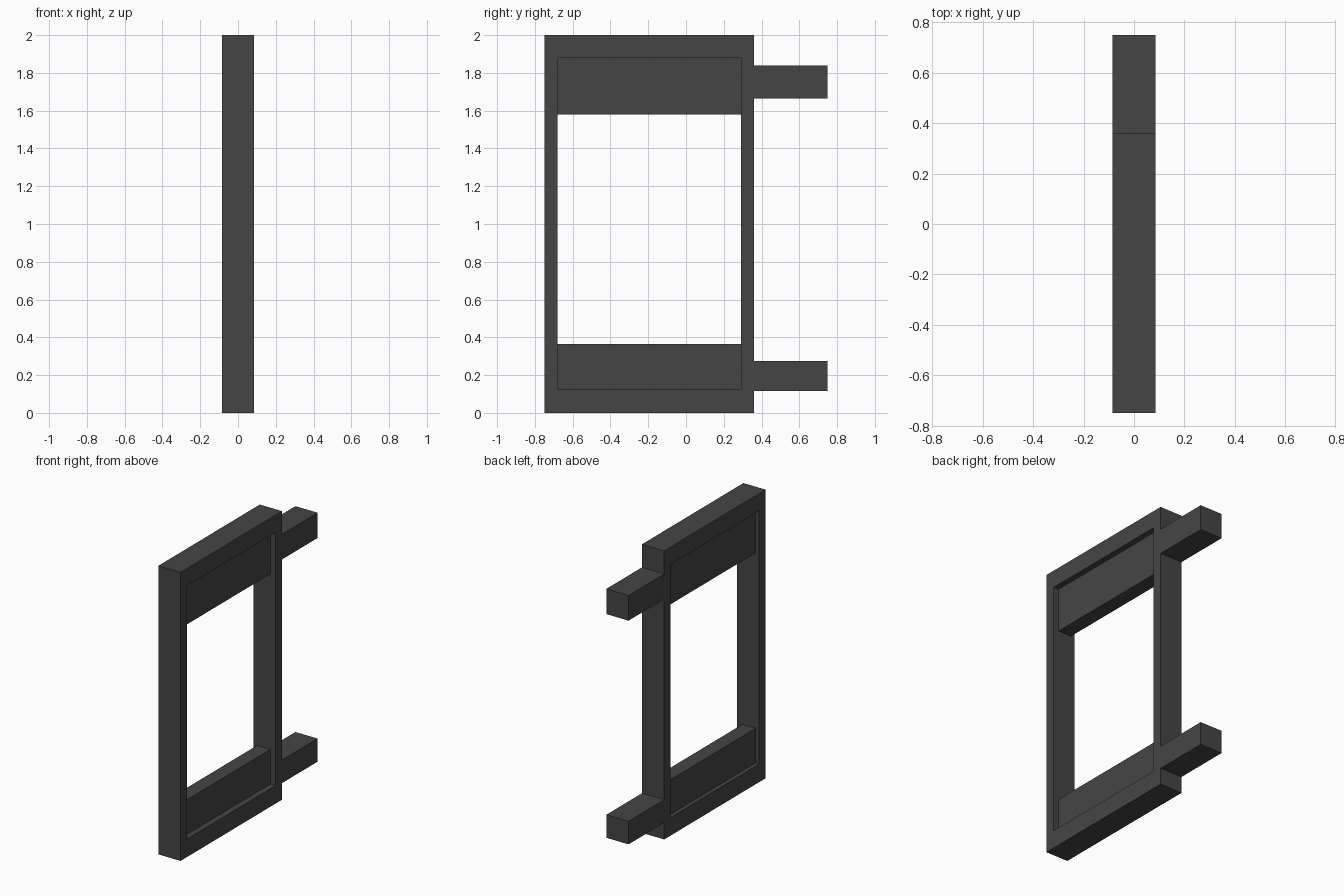
import bpy, bmesh

if "Cube" in bpy.data.objects:
    bpy.data.objects.remove(bpy.data.objects["Cube"])

HALF = 0.085                      # half thickness of frame and arms
OUTER = (-0.75, 0.36, 0.0, 2.0)   # y0, y1, z0, z1
INNER = (-0.68, 0.29, 0.125, 1.88)

mat = bpy.data.materials.new("dark_grey")
mat.diffuse_color = (0.06, 0.06, 0.06, 1)
mat.use_nodes = True
mat.node_tree.nodes["Principled BSDF"].inputs["Base Color"].default_value = mat.diffuse_color


def add_object(name, bm):
    bmesh.ops.recalc_face_normals(bm, faces=bm.faces)
    mesh = bpy.data.meshes.new(name)
    bm.to_mesh(mesh)
    bm.free()
    mesh.materials.append(mat)
    obj = bpy.data.objects.new(name, mesh)
    bpy.context.collection.objects.link(obj)
    return obj


def box(name, x0, x1, y0, y1, z0, z1):
    bm = bmesh.new()
    bmesh.ops.create_cube(bm, size=1)
    for v in bm.verts:
        v.co = ((x0 + x1) / 2 + v.co.x * (x1 - x0),
                (y0 + y1) / 2 + v.co.y * (y1 - y0),
                (z0 + z1) / 2 + v.co.z * (z1 - z0))
    return add_object(name, bm)


# Outer frame: mitred rectangular ring, extruded through its thickness
bm = bmesh.new()
rings = []
for y0, y1, z0, z1 in (OUTER, INNER):
    corners = ((y0, z0), (y1, z0), (y1, z1), (y0, z1))
    rings.append([bm.verts.new((-HALF, y, z)) for y, z in corners])
outer, inner = rings
faces = []
for i in range(4):
    j = (i + 1) % 4
    faces.append(bm.faces.new((outer[i], outer[j], inner[j], inner[i])))
ext = bmesh.ops.extrude_face_region(bm, geom=faces, use_keep_orig=True)
for v in ext["geom"]:
    if isinstance(v, bmesh.types.BMVert):
        v.co.x = HALF
add_object("frame", bm)

# Recessed panels filling the top and bottom of the opening
for name, z0, z1 in (("upper_panel", 1.58, INNER[3]), ("lower_panel", INNER[2], 0.365)):
    box(name, -0.057, 0.045, INNER[0], INNER[1], z0, z1)

# Mounting arms on the back edge
for name, z0, z1 in (("upper_arm", 1.665, 1.84), ("lower_arm", 0.115, 0.275)):
    box(name, -HALF, HALF, OUTER[1], 0.75, z0, z1)
